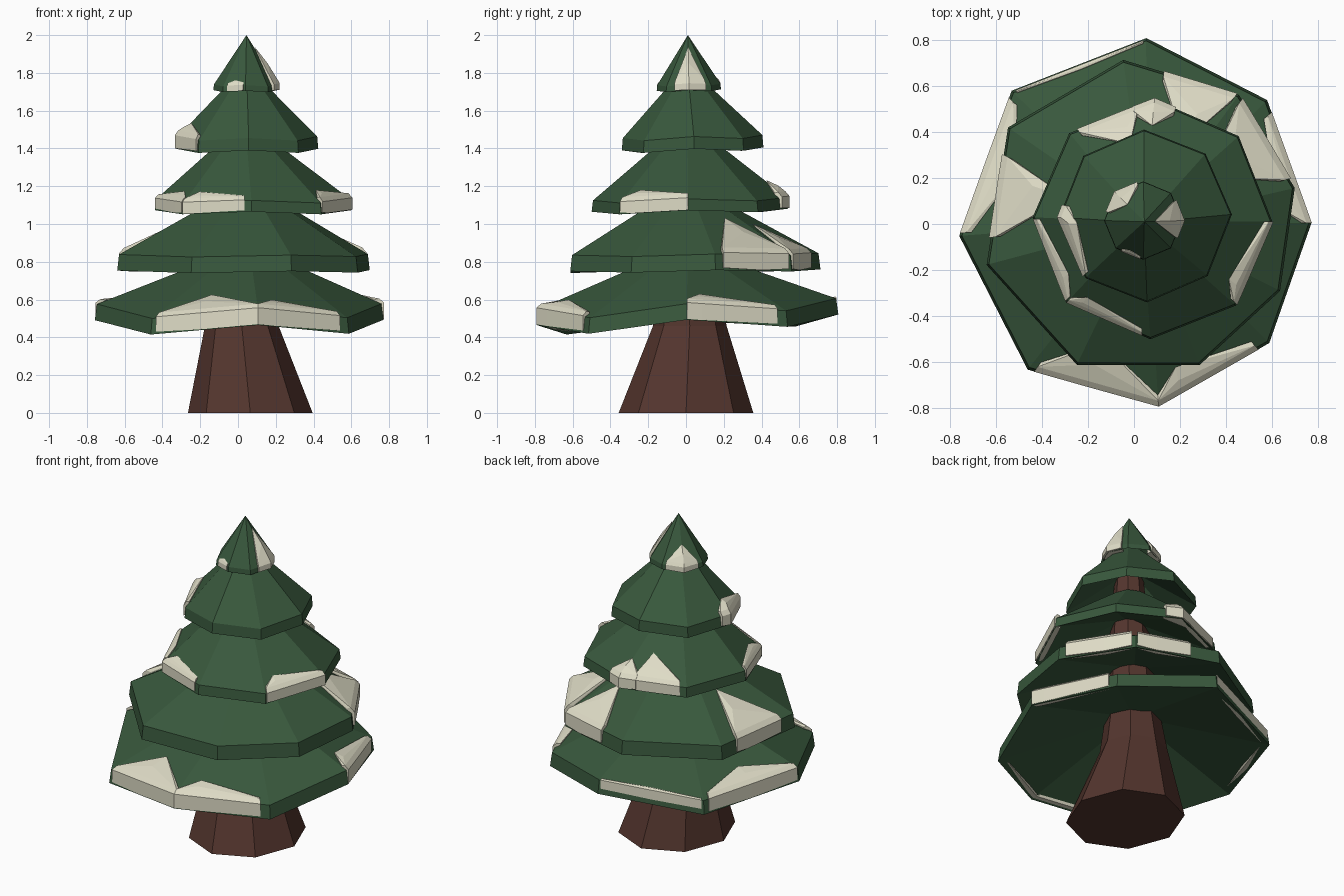
import bpy, bmesh, math
from mathutils import Vector as V

if "Cube" in bpy.data.objects:
    bpy.data.objects.remove(bpy.data.objects["Cube"])


def material(name, rgb):
    m = bpy.data.materials.new(name)
    m.diffuse_color = (*rgb, 1)
    m.use_nodes = True
    m.node_tree.nodes["Principled BSDF"].inputs["Base Color"].default_value = m.diffuse_color
    return m


GREEN = material("needles", (0.04, 0.098, 0.046))
BROWN = material("bark", (0.088, 0.036, 0.027))
WHITE = material("snow", (0.74, 0.72, 0.57))
UP = V((0, 0, 1))


def finish(bm, name, mat):
    bmesh.ops.recalc_face_normals(bm, faces=bm.faces)
    me = bpy.data.meshes.new(name)
    bm.to_mesh(me)
    bm.free()
    me.materials.append(mat)
    bpy.context.collection.objects.link(bpy.data.objects.new(name, me))


def loft(name, rings, mat):
    """Capped skin through a stack of eight-sided rings."""
    bm = bmesh.new()
    loops = [[bm.verts.new(p) for p in r] for r in rings]
    for a, b in zip(loops, loops[1:]):
        for i in range(8):
            j = (i + 1) % 8
            bm.faces.new((a[i], a[j], b[j], b[i]))
    bm.faces.new(loops[0])
    bm.faces.new(loops[-1])
    bmesh.ops.remove_doubles(bm, verts=bm.verts, dist=0.001)
    finish(bm, name, mat)


def ring(cx, cy, z, r, phase=180, twist=0, zigzag=0, deep=1):
    """Octagon starting at the left, with optional uneven corners."""
    out = []
    for i in range(8):
        a = math.radians(phase + 45 * i + twist * math.sin(math.radians(45 * i + 20)))
        h = zigzag * ((-1) ** i + math.sin(a))
        out.append(V((cx + r * math.cos(a), cy + deep * r * math.sin(a), z + h)))
    return out


# Trunk with flared foot
loft("trunk", [ring(.065, 0, 0, .33, deep=1.08), ring(.02, .02, .46, .195), ring(.02, .01, .75, .15),
               ring(.03, 0, 1.1, .125), ring(.04, 0, 1.76, .07)], BROWN)

# Branch tiers: centre x, y, rim z, radius, phase, twist, zigzag, rim height, collar z, collar radius
TIERS = [
    (.005, .005, .55, .765, 182, 6, .028, .085, .82, .17),
    (.02, .025, .835, .69, 194, 9, .005, .085, 1.15, .13),
    (.08, .02, 1.125, .52, 179, 0, .008, .06, 1.47, .10),
    (.05, .035, 1.455, .375, 181, 0, .008, .065, 1.79, .05),
    (.04, .015, 1.735, .17, 180, 0, .004, .03, 2.0, .0001),
]
rims, collars = [], []
for t, (cx, cy, z, r, phase, twist, zig, thick, cz, cr) in enumerate(TIERS):
    deep = 1.05 if t == 0 else 1
    low = [p - UP * thick for p in ring(cx, cy, z, r, phase, twist, zig, deep)]
    top = ring(cx, cy, z, r * .985, phase, twist, zig, deep)
    collar = ring(.045, .01, cz, cr, phase, twist)
    inner = ring(cx, cy, z + (cz - z) * .45, r * (.12 if t < 4 else .3), phase, twist)
    loft(f"branch_tier_{t + 1}", [collar, top, low, inner], GREEN)
    rims.append(top)
    collars.append(collar)


def along(r, s):
    i = math.floor(s)
    return r[i % 8].lerp(r[(i + 1) % 8], s - i)


def snow(name, t, start, peak, end, reach, puff):
    """Clump hugging a tier rim, climbing the slope by 'reach' at its peak."""
    c = V((TIERS[t][0], TIERS[t][1], 0))
    thick = TIERS[t][7]
    edge = min(.06, reach * .4)
    spots = [(start, edge, .85), (peak, reach, .95), (end, edge, .85)]
    # follow any rim corner lying inside the clump
    spots += [(k, edge, .95) for k in range(math.ceil(start), math.floor(end) + 1)]
    bm = bmesh.new()
    for s, climb, drop in spots:
        p, q = along(rims[t], s), along(collars[t], s)
        out = p - c
        out.z = 0
        out.normalize()
        low = p - UP * thick * drop
        for co in (low + out * puff * .6, p + out * puff * .6 + UP * puff * .3,
                   p.lerp(q, climb * .5) + (UP + out * .3) * puff * .9,
                   p.lerp(q, climb) + UP * .008, low - out * .03):
            bm.verts.new(co)
    bmesh.ops.remove_doubles(bm, verts=bm.verts, dist=0.0005)
    h = bmesh.ops.convex_hull(bm, input=bm.verts)
    junk = {v for v in h["geom_interior"] + h["geom_unused"] if isinstance(v, bmesh.types.BMVert)}
    bmesh.ops.delete(bm, geom=list(junk), context="VERTS")
    finish(bm, name, WHITE)


# Snow clumps: side, tier, then start, peak, end in rim corners, slope reach, thickness
for side, *spec in [
    ("front_left", 0, 1.05, 1.45, 2.0, .32, .022),
    ("front_right", 0, 2.0, 2.2, 2.9, .18, .022),
    ("right", 0, 4.0, 4.15, 4.9, .2, .022),
    ("left", 0, 7.05, 7.5, 7.98, .22, .022),
    ("back", 0, 6.02, 6.5, 6.98, .02, .012),
    ("right", 1, 4.1, 4.6, 4.95, .6, .03),
    ("back", 1, 5.02, 5.25, 5.65, .5, .025),
    ("left", 1, 7.2, 7.35, 7.8, .55, .03),
    ("front_left", 2, .02, .75, .98, .14, .016),
    ("front", 2, 1.0, 1.15, 1.9, .14, .014),
    ("right", 2, 3.02, 3.2, 4.0, .16, .022),
    ("back", 2, 5.75, 6.0, 6.25, .25, .025),
    ("back_left", 2, 6.2, 6.35, 6.9, .35, .022),
    ("left", 3, -.2, .1, .95, .2, .025),
    ("right", 4, 3.4, 4.0, 4.7, .72, .022),
    ("back_left", 4, 6.2, 7.0, 7.7, .4, .018),
    ("front", 4, 1.2, 1.5, 1.9, .08, .01),
]:
    snow(f"snow_{spec[0] + 1}_{side}", *spec)
